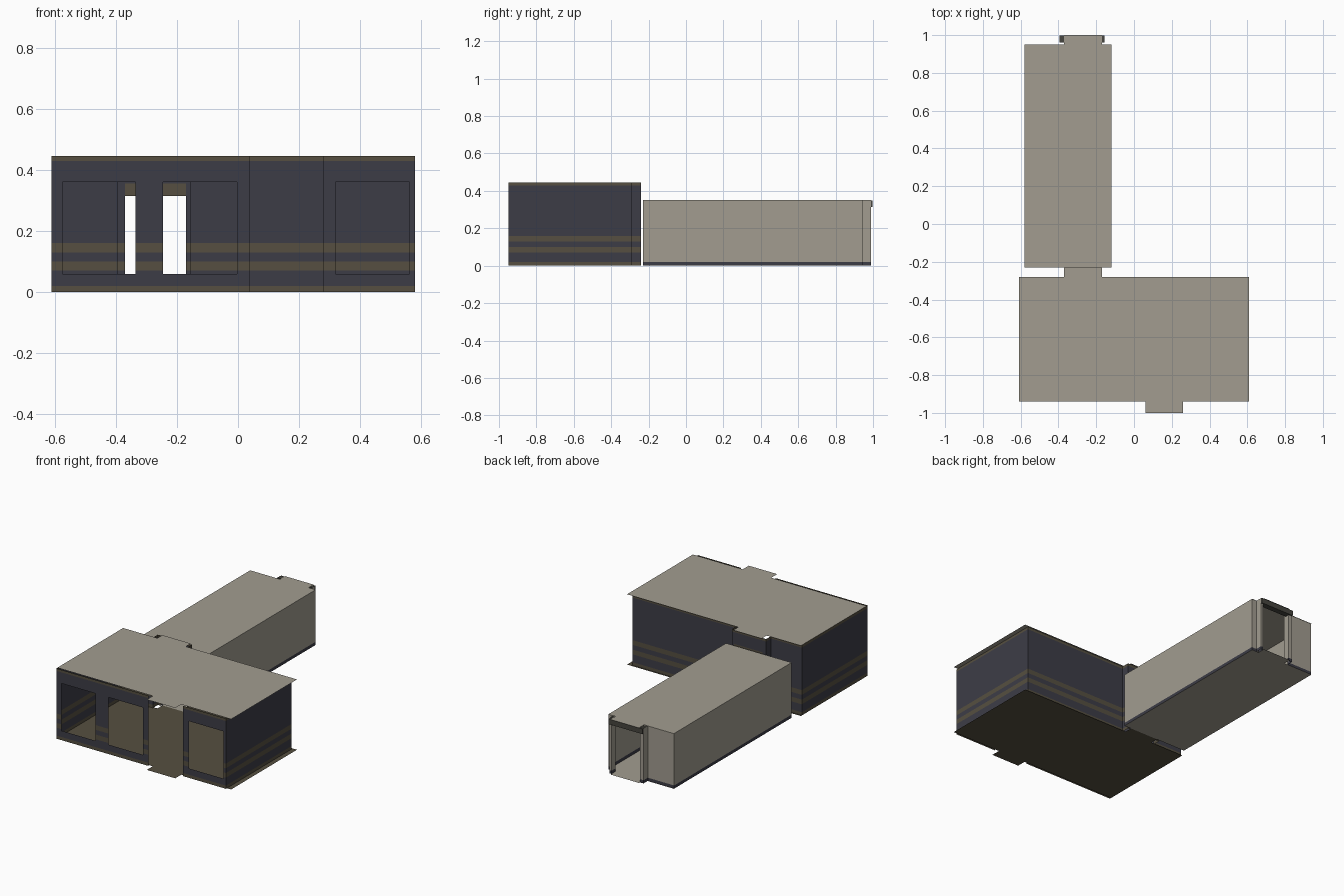
import bpy, bmesh

if "Cube" in bpy.data.objects:
    bpy.data.objects.remove(bpy.data.objects["Cube"])


def material(name, rgb):
    m = bpy.data.materials.new(name)
    m.diffuse_color = (*rgb, 1)
    m.use_nodes = True
    m.node_tree.nodes["Principled BSDF"].inputs["Base Color"].default_value = m.diffuse_color
    return m


NAVY = material("navy wall", (0.046, 0.046, 0.062))
BROWN = material("brown trim", (0.092, 0.078, 0.052))
BEIGE = material("beige plaster", (0.36, 0.335, 0.28))
DARK = material("dark lintel", (0.062, 0.060, 0.050))
MATS = [NAVY, BROWN, BEIGE, DARK]

# colour bands by height: (top of band, material index)
ROOM = [(0.02, 1), (0.07, 0), (0.10, 1), (0.13, 0), (0.16, 1), (0.43, 0), (0.446, 1)]
HALL = [(0.02, 0), (0.35, 2)]


def make(name, build):
    bm = bmesh.new()
    build(bm)
    bmesh.ops.remove_doubles(bm, verts=bm.verts, dist=1e-5)
    me = bpy.data.meshes.new(name)
    bm.to_mesh(me)
    bm.free()
    for m in MATS:
        me.materials.append(m)
    ob = bpy.data.objects.new(name, me)
    bpy.context.collection.objects.link(ob)
    return ob


def quad(bm, pts, mat):
    f = bm.faces.new([bm.verts.new(p) for p in pts])
    f.material_index = mat


def panel(bm, a, b, z0, z1, bands):
    """Upright sheet from a to b, cut where the colour bands change; faces right of a->b."""
    low = 0
    for top, mat in bands:
        lo, hi = max(low, z0), min(top, z1)
        if hi - lo > 1e-5:
            quad(bm, [(*a, lo), (*b, lo), (*b, hi), (*a, hi)], mat)
        low = top


def wall(name, path, bands, height):
    """Run of full height sheets along a plan path."""
    def build(bm):
        for a, b in zip(path, path[1:]):
            panel(bm, a, b, 0, height, bands)
    return make(name, build)


def slab(name, rects, z, mat, up=True):
    """Flat sheet made of touching plan rectangles."""
    def build(bm):
        for x0, y0, x1, y1 in rects:
            p = [(x0, y0, z), (x1, y0, z), (x1, y1, z), (x0, y1, z)]
            quad(bm, p if up else p[::-1], mat)
    return make(name, build)


def box(name, x0, x1, y0, y1, z0, z1, mat):
    def build(bm):
        bmesh.ops.create_cube(bm, size=1)
        for v in bm.verts:
            v.co = ((x0 + x1) / 2 + v.co.x * (x1 - x0),
                    (y0 + y1) / 2 + v.co.y * (y1 - y0),
                    (z0 + z1) / 2 + v.co.z * (z1 - z0))
        for f in bm.faces:
            f.material_index = mat
    return make(name, build)


# main room floor and roof, each with two doorway tongues
H = 0.446
plan = [(-0.61, -0.94, 0.61, -0.28), (0.06, -1.0, 0.26, -0.94), (-0.37, -0.28, -0.17, -0.23)]
slab("room_floor", plan, 0, 1)
slab("room_roof", plan, H, 2)

# main room walls: sides, back, and the projecting back doorway
F, B, J = -0.95, -0.29, -0.24
L, R = -0.61, 0.58
wall("room_right_and_back_wall", [(R, F), (R, B), (-0.155, B), (-0.155, J), (-0.17, J)], ROOM, H)
wall("room_left_and_back_wall", [(-0.37, J), (-0.395, J), (-0.395, B), (L, B), (L, F)], ROOM, H)
make("room_door_header", lambda bm: panel(bm, (-0.17, J), (-0.37, J), 0.315, H, [(0.355, 1), (0.43, 0), (H, 1)]))


# front wall with three window holes and a full height doorway
def front_wall(bm):
    windows = [(-0.575, -0.335), (-0.245, -0.003), (0.32, 0.562)]
    xs = [L, *[x for w in windows[:2] for x in w], 0.037, 0.28, *windows[2], R]
    for x0, x1 in zip(xs, xs[1:]):
        if (x0, x1) in windows:
            panel(bm, (x0, F), (x1, F), 0, 0.06, ROOM)
            panel(bm, (x0, F), (x1, F), 0.36, H, ROOM)
        elif x0 != 0.037:
            panel(bm, (x0, F), (x1, F), 0, H, ROOM)


make("room_front_wall", front_wall)

# corridor floor and roof
T = 0.35
hall = [(-0.58, -0.23, -0.12, 0.95), (-0.37, 0.95, -0.17, 1.0)]
slab("corridor_floor", hall, 0, 2)
slab("corridor_roof", hall, T, 2)

# corridor walls: long sides, near end and the projecting far doorway
N, E, P = -0.23, 0.947, 0.99
wall("corridor_right_wall",
     [(-0.17, N), (-0.12, N), (-0.12, E), (-0.155, E), (-0.155, P), (-0.17, P), (-0.17, E)], HALL, T)
wall("corridor_left_wall",
     [(-0.37, E), (-0.37, P), (-0.395, P), (-0.395, E), (-0.58, E), (-0.58, N), (-0.37, N)], HALL, T)

# lintels over the two corridor doorways
box("corridor_far_lintel", -0.395, -0.155, 0.962, 0.998, 0.315, 0.348, 3)
make("corridor_near_lintel", lambda bm: panel(bm, (-0.37, N), (-0.17, N), 0.315, T, [(T, 2)]))
